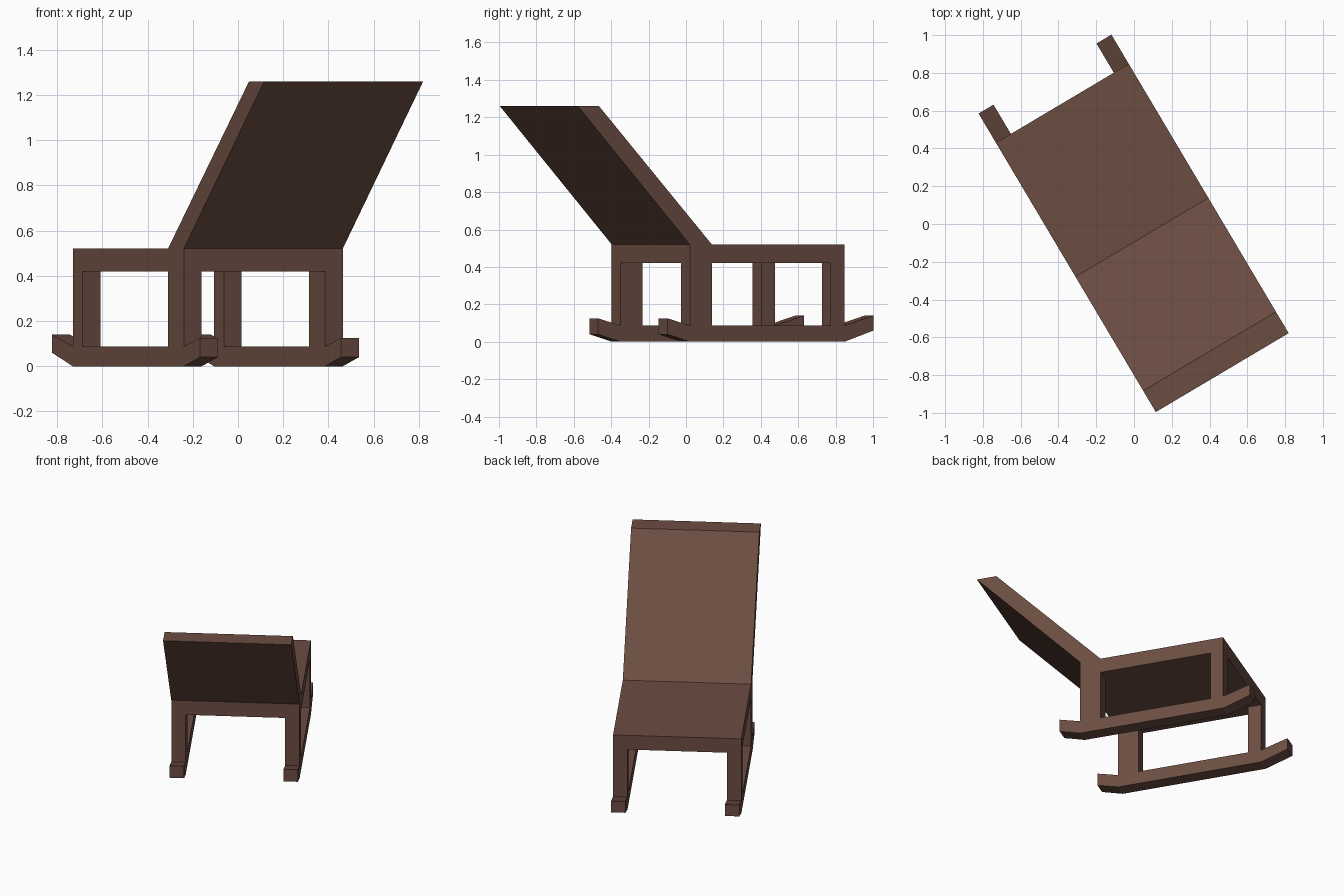
import bpy, bmesh, math

if "Cube" in bpy.data.objects:
    bpy.data.objects.remove(bpy.data.objects["Cube"])

TURN = math.radians(30.7)   # the whole chair is turned about z
HALF = 0.409                # half width of the chair
RAIL = 0.092                # thickness of rails and legs

wood = bpy.data.materials.new("dark_wood")
wood.diffuse_color = (0.15, 0.075, 0.055, 1)
wood.use_nodes = True
wood.node_tree.nodes["Principled BSDF"].inputs["Base Color"].default_value = wood.diffuse_color


def prism(name, profile, x0, x1):
    """Extrude a side profile of (y, z) points across the width from x0 to x1."""
    bm = bmesh.new()
    face = bm.faces.new([bm.verts.new((x0, y, z)) for y, z in profile])
    ext = bmesh.ops.extrude_face_region(bm, geom=[face])
    moved = [g for g in ext["geom"] if isinstance(g, bmesh.types.BMVert)]
    bmesh.ops.translate(bm, verts=moved, vec=(x1 - x0, 0, 0))
    bmesh.ops.recalc_face_normals(bm, faces=bm.faces)
    mesh = bpy.data.meshes.new(name)
    bm.to_mesh(mesh)
    bm.free()
    mesh.materials.append(wood)
    obj = bpy.data.objects.new(name, mesh)
    obj.rotation_euler.z = TURN
    bpy.context.collection.objects.link(obj)
    return obj


def rect(y0, y1, z0, z1):
    return [(y0, z0), (y1, z0), (y1, z1), (y0, z1)]


# Seat slab and reclined backrest
prism("seat", rect(-0.219, 0.743, 0.42, 0.52), -HALF, HALF)
prism("backrest", [(-0.219, 0.52), (-0.082, 0.52), (-0.784, 1.26), (-0.915, 1.26)],
      -HALF, HALF)

# Runner with upturned ends
runner = [(-0.358, 0.04), (-0.219, 0), (0.743, 0), (0.923, 0.06),
          (0.923, 0.14), (0.743, 0.087), (-0.219, 0.087), (-0.358, 0.125)]

# Legs and runners on both sides
for side, s in (("left", -1), ("right", 1)):
    inner, outer = s * (HALF - RAIL), s * HALF
    prism(side + "_runner", runner, inner, outer)
    prism(side + "_front_leg", rect(0.657, 0.743, 0.087, 0.42), inner, outer)
    prism(side + "_back_leg", rect(-0.219, -0.082, 0.087, 0.42), inner, outer)
